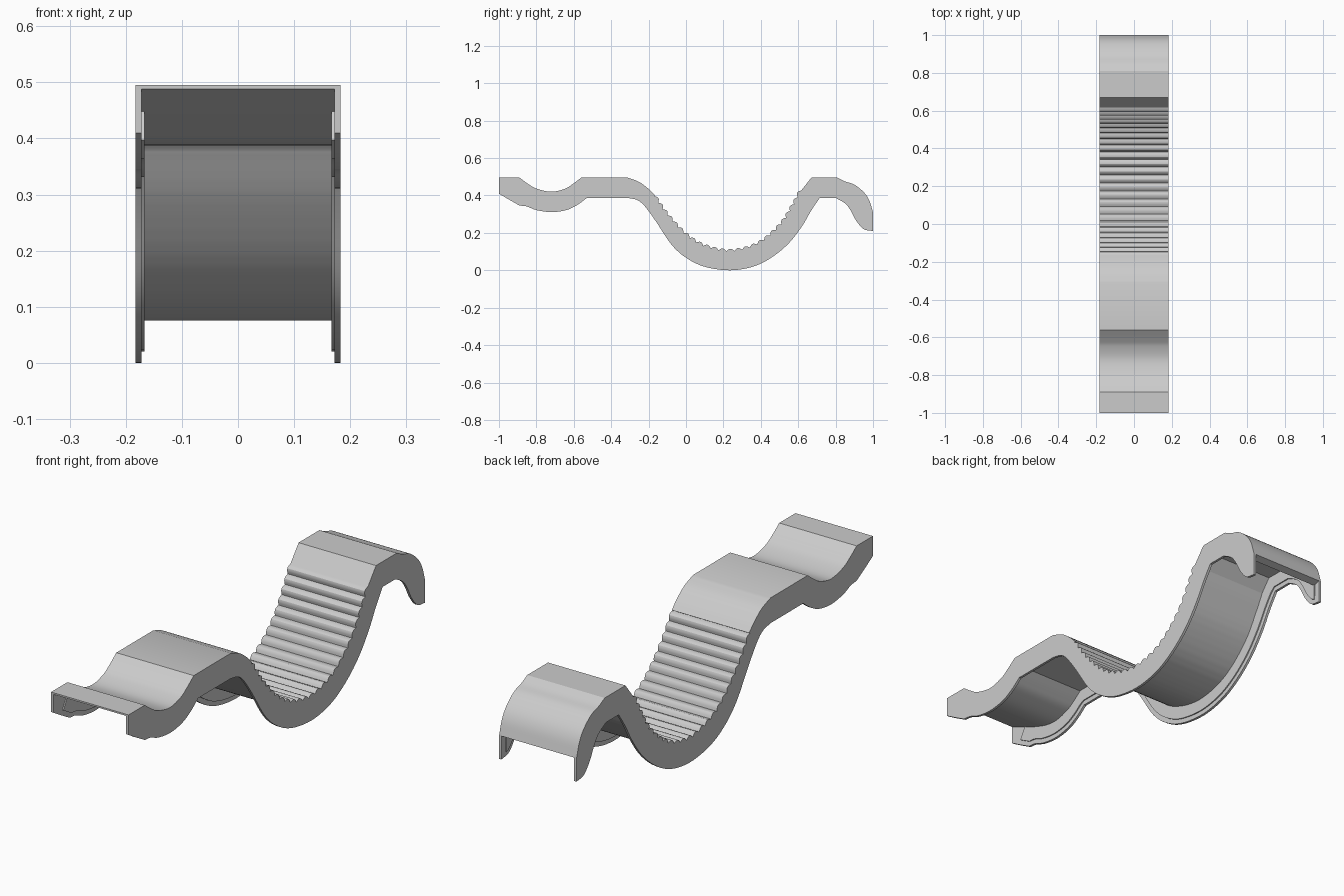
import bpy, bmesh, math
from mathutils import Vector

if "Cube" in bpy.data.objects:
    bpy.data.objects.remove(bpy.data.objects["Cube"])

grey = bpy.data.materials.new("plain grey")
grey.use_nodes = True
grey.diffuse_color = (0.6, 0.6, 0.6, 1)
grey.node_tree.nodes["Principled BSDF"].inputs["Base Color"].default_value = (0.6, 0.6, 0.6, 1)


def smooth(points, steps=5):
    """Catmull-Rom curve through (y, z) points."""
    p = [Vector(q) for q in points]
    p = [2 * p[0] - p[1]] + p + [2 * p[-1] - p[-2]]
    out = []
    for a, b, c, d in zip(p, p[1:], p[2:], p[3:]):
        for i in range(steps):
            t = i / steps
            out.append(0.5 * (2 * b + (c - a) * t + (2 * a - 5 * b + 4 * c - d) * t * t
                              + (3 * b - a - 3 * c + d) * t ** 3))
    return out + [p[-2]]


def resample(path, count):
    """Evenly spaced points along a path."""
    lengths = [0]
    for a, b in zip(path, path[1:]):
        lengths.append(lengths[-1] + (b - a).length)
    out, k = [], 0
    for i in range(count + 1):
        s = lengths[-1] * i / count
        while k < len(path) - 2 and lengths[k + 1] < s:
            k += 1
        f = (s - lengths[k]) / (lengths[k + 1] - lengths[k])
        out.append(path[k].lerp(path[k + 1], f))
    return out


def normals(path):
    out = []
    for i in range(len(path)):
        d = (path[min(i + 1, len(path) - 1)] - path[max(i - 1, 0)]).normalized()
        out.append(Vector((-d.y, d.x)))
    return out


def offset(path, amount):
    return [p + n * amount for p, n in zip(path, normals(path))]


def join(*parts):
    out = []
    for p in (Vector(q) for part in parts for q in part):
        if not out or (p - out[-1]).length > 0.001:
            out.append(p)
    return out


def prism(name, outline, x0, x1):
    """Extrude a (y, z) outline across the width."""
    bm = bmesh.new()
    rings = [[bm.verts.new((x, p.x, p.y)) for p in outline] for x in (x0, x1)]
    for ring in rings:
        bm.faces.new(ring)
    n = len(outline)
    for i in range(n):
        j = (i + 1) % n
        bm.faces.new((rings[0][i], rings[0][j], rings[1][j], rings[1][i]))
    bmesh.ops.recalc_face_normals(bm, faces=bm.faces)
    mesh = bpy.data.meshes.new(name)
    bm.to_mesh(mesh)
    bm.free()
    mesh.materials.append(grey)
    ob = bpy.data.objects.new(name, mesh)
    bpy.context.collection.objects.link(ob)
    bpy.ops.object.select_all(action='DESELECT')
    ob.select_set(True)
    bpy.context.view_layer.objects.active = ob
    bpy.ops.object.shade_smooth_by_angle(angle=math.radians(25))


# Upper line: front dip, shoulder, ribbed valley, rear hump
dip = smooth([(-.89, .495), (-.85, .466), (-.8, .437), (-.72, .42), (-.65, .435), (-.61, .458), (-.56, .495)])
shoulder = smooth([(-.31, .495), (-.25, .472), (-.2, .435), (-.165, .4)])
valley = resample(smooth([(-.165, .4), (-.1, .305), (0, .197), (.1, .135), (.235, .108),
                          (.38, .145), (.5, .245), (.57, .355), (.61, .43)]), 150)
rear = smooth([(.81, .495), (.85, .475), (.9, .458), (.95, .418), (.98, .373), (1, .31)])

ribs = [p + n * (0.014 * abs(math.sin(math.pi * i / 6)) - 0.007)
        for i, (p, n) in enumerate(zip(valley, normals(valley)))]
plain_top = join([(-1, .495)], dip, shoulder, valley, [(.67, .495)], rear)
ribbed_top = join([(-1, .495)], dip, shoulder, ribs, [(.67, .495)], rear)

# Lower line of the side walls
front_foot = smooth([(-.53, .387), (-.58, .35), (-.64, .322), (-.72, .311), (-.8, .322), (-.85, .341), (-.89, .346)])
belly = smooth([(.715, .387), (.67, .32), (.62, .235), (.55, .145), (.46, .07), (.36, .02), (.235, 0),
                (.1, .019), (0, .067), (-.08, .14), (-.16, .26), (-.22, .342), (-.26, .375), (-.31, .387)])
rear_foot = smooth([(1, .21), (.95, .22), (.91, .265), (.88, .32), (.85, .358), (.8, .387)])
wall_low = join(rear_foot, belly, front_foot, [(-.95, .38), (-1, .41)])

# Deck, thin at its front edge
underside = [p for p in offset(join(dip, shoulder, valley, [(.67, .495)], rear), -0.033) if p.x > -.83]
prism("ribbed_deck", join(ribbed_top, reversed(underside), [(-.85, .42), (-1, .488)]), -.172, .172)

# Side walls and the stepped lips inside them
lip_low = [p for p in offset(wall_low, -0.02) if -.95 < p.x < .975]
lip_top = [p for p in offset(plain_top, -0.012) if -.95 < p.x < .975]
for side, s in (("left", 1), ("right", -1)):
    prism(side + "_wall", join(ribbed_top, wall_low), s * .172, s * .183)
    prism(side + "_inner_lip", join(lip_top, lip_low), s * .167, s * .172)
